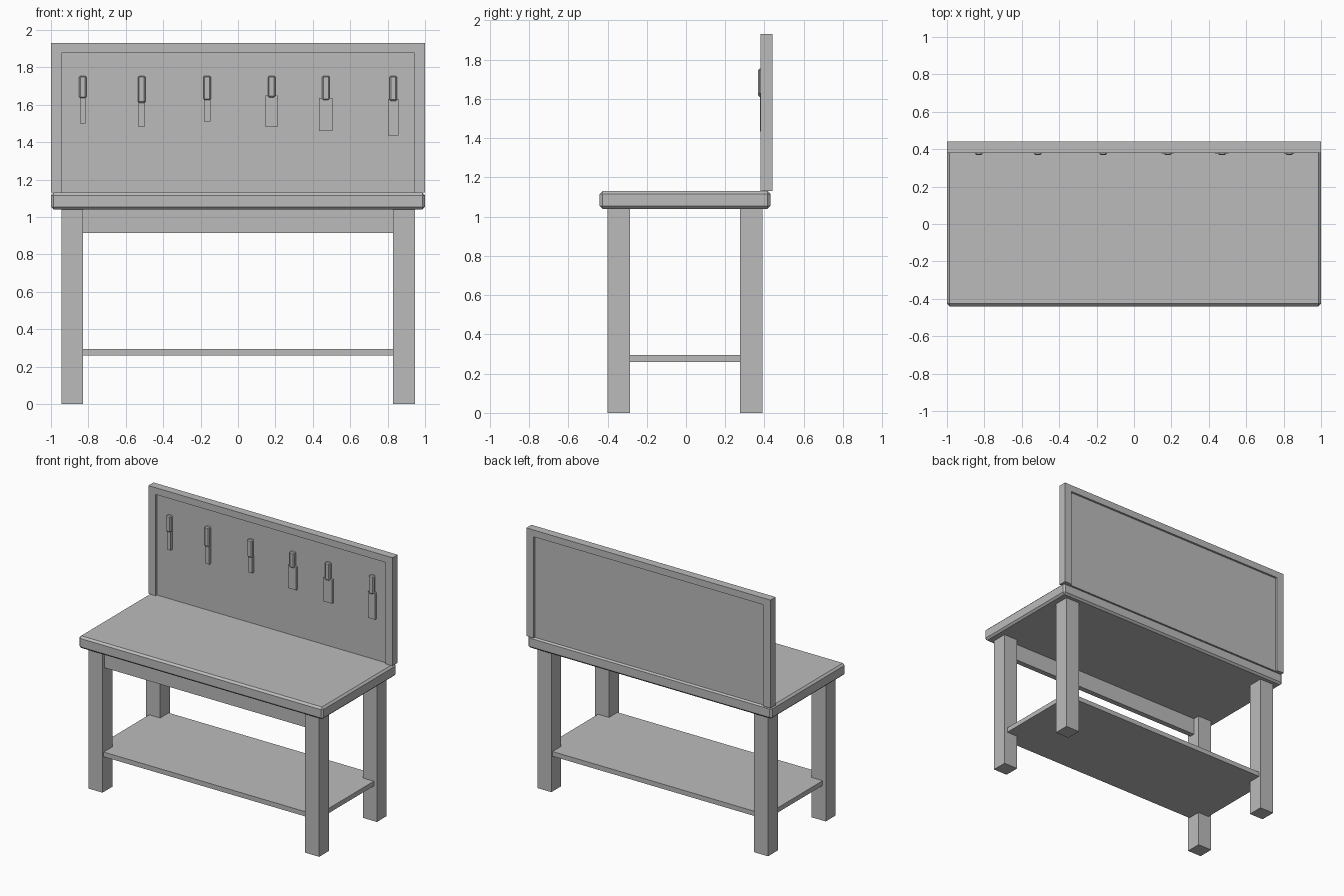
import bpy
import bmesh
from mathutils import Vector

default = bpy.data.objects.get("Cube")
if default:
    bpy.data.objects.remove(default, do_unlink=True)

grey = bpy.data.materials.new("plain_grey")
grey.use_nodes = True
colour = (0.5, 0.5, 0.5, 1)
grey.diffuse_color = colour
grey.node_tree.nodes["Principled BSDF"].inputs["Base Color"].default_value = colour


def finish(name, bm, bevel=0.0):
    """Turn a bmesh into a named object, with an optional chamfer."""
    bmesh.ops.recalc_face_normals(bm, faces=bm.faces)
    mesh = bpy.data.meshes.new(name)
    bm.to_mesh(mesh)
    bm.free()
    mesh.materials.append(grey)
    obj = bpy.data.objects.new(name, mesh)
    bpy.context.collection.objects.link(obj)
    if bevel:
        mod = obj.modifiers.new("chamfer", "BEVEL")
        mod.width = bevel
        mod.segments = 1
    return obj


def box(name, x, y, z, bevel=0.0):
    """Box from its (low, high) range on each axis."""
    bm = bmesh.new()
    bmesh.ops.create_cube(bm, size=1)
    for v in bm.verts:
        v.co = Vector([lo + (c + 0.5) * (hi - lo)
                       for c, (lo, hi) in zip(v.co, (x, y, z))])
    return finish(name, bm, bevel)


# Worktop with chamfered edges
TOP = 1.13
box("worktop", (-1, 1), (-0.44, 0.43), (1.04, TOP), bevel=0.014)

# Four square legs
for side, sx in (("right", -1), ("left", 1)):
    xs = sorted((sx * 0.83, sx * 0.945))
    for end, ys in (("front", (-0.4, -0.285)), ("back", (0.275, 0.39))):
        box(f"{end}_{side}_leg", xs, ys, (0, 1.042))

# Front apron and lower shelf
box("front_apron", (-0.84, 0.84), (-0.375, -0.335), (0.915, 1.042))
box("lower_shelf", (-0.92, 0.92), (-0.385, 0.375), (0.26, 0.295))

# Back board frame: an open-bottomed surround extruded in depth
outer, inner, head, lintel = 1.0, 0.94, 1.93, 1.88
profile = [(-outer, TOP), (-outer, head), (outer, head), (outer, TOP),
           (inner, TOP), (inner, lintel), (-inner, lintel), (-inner, TOP)]
bm = bmesh.new()
face = bm.faces.new([bm.verts.new((x, 0.38, z)) for x, z in profile])
new = bmesh.ops.extrude_face_region(bm, geom=[face])["geom"]
bmesh.ops.translate(bm, vec=(0, 0.06, 0),
                    verts=[g for g in new if isinstance(g, bmesh.types.BMVert)])
finish("back_board_frame", bm)
box("back_board_panel", (-0.945, 0.945), (0.395, 0.425), (TOP, 1.885))

# Hanging tools: centre x, handle bottom, blade width, blade bottom
tools = [(-0.83, 1.635, 0.03, 1.50), (-0.515, 1.61, 0.032, 1.48),
         (-0.165, 1.625, 0.036, 1.51), (0.18, 1.64, 0.065, 1.48),
         (0.47, 1.625, 0.072, 1.46), (0.83, 1.62, 0.058, 1.435)]
for i, (cx, grip, width, tip) in enumerate(tools, 1):
    box(f"tool_handle_{i}", (cx - 0.02, cx + 0.02), (0.368, 0.398),
        (grip, 1.755), bevel=0.007)
    box(f"tool_blade_{i}", (cx - width / 2, cx + width / 2), (0.376, 0.397),
        (tip, grip + 0.01))
